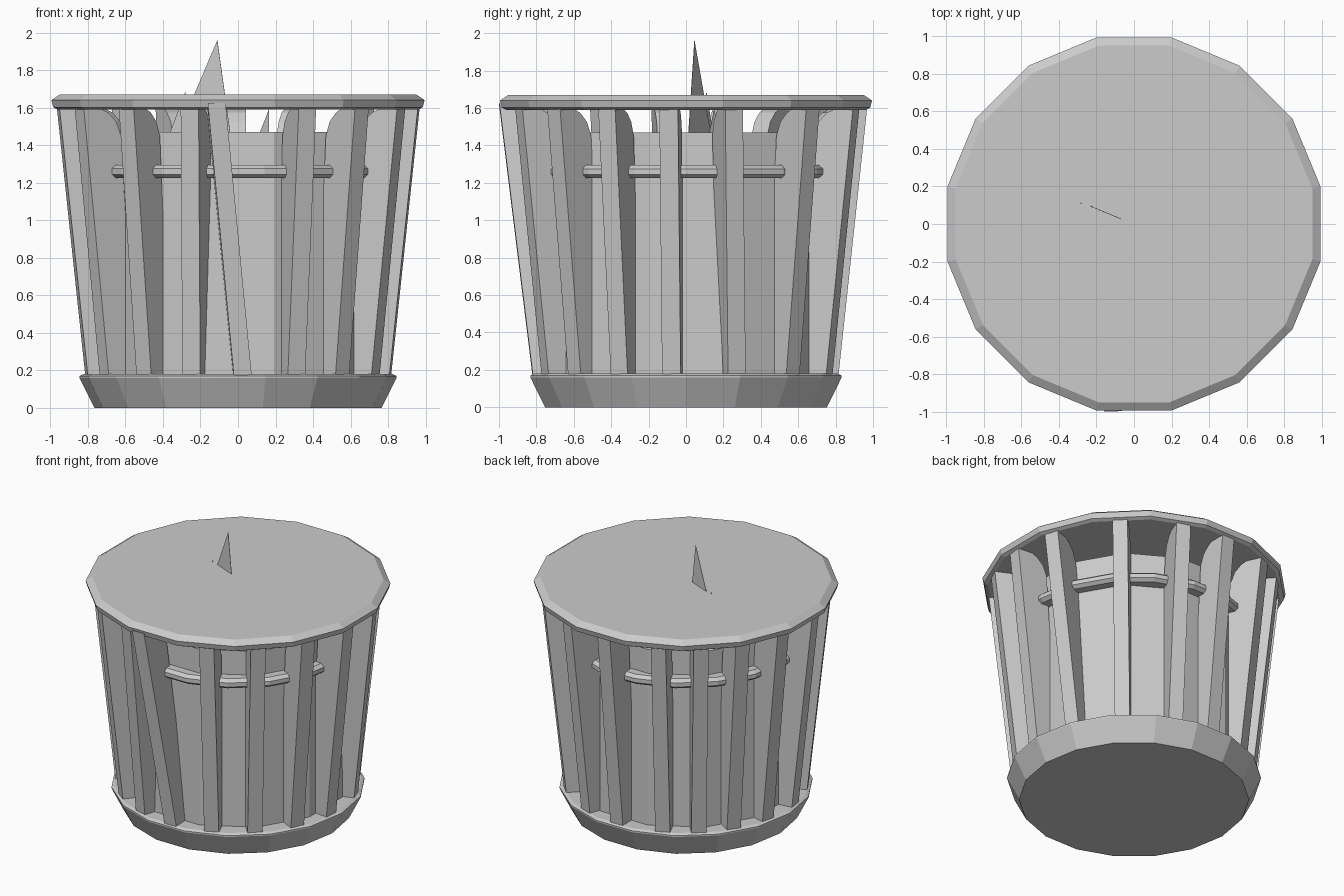
import bpy, bmesh, math
from mathutils import Vector

cube = bpy.data.objects.get("Cube")
if cube:
    bpy.data.objects.remove(cube, do_unlink=True)

# Single plain grey finish
grey = bpy.data.materials.new("plain_grey")
grey.use_nodes = True
grey.diffuse_color = (0.6, 0.6, 0.6, 1)
grey.node_tree.nodes["Principled BSDF"].inputs["Base Color"].default_value = (0.6, 0.6, 0.6, 1)


def finish(name, bm):
    bmesh.ops.recalc_face_normals(bm, faces=bm.faces)
    mesh = bpy.data.meshes.new(name)
    bm.to_mesh(mesh)
    bm.free()
    mesh.materials.append(grey)
    obj = bpy.data.objects.new(name, mesh)
    bpy.context.collection.objects.link(obj)
    return obj


def lathe(name, profile, sides, start=0.5, loop=False):
    """Faceted solid from (corner radius, z) points; start is the first corner in steps."""
    bm = bmesh.new()
    step = math.tau / sides
    rings = [[bm.verts.new((r * math.cos(step * (i + start)), r * math.sin(step * (i + start)), z))
              for i in range(sides)] for r, z in profile]
    pairs = list(zip(rings, rings[1:]))
    if loop:
        pairs.append((rings[-1], rings[0]))
    else:
        bm.faces.new(rings[0])
        bm.faces.new(rings[-1])
    for a, b in pairs:
        for i in range(sides):
            j = (i + 1) % sides
            bm.faces.new((a[i], a[j], b[j], b[i]))
    return finish(name, bm)


def prism(name, front, back):
    """Solid between two matching outlines."""
    bm = bmesh.new()
    a = [bm.verts.new(p) for p in front]
    b = [bm.verts.new(p) for p in back]
    bm.faces.new(a)
    bm.faces.new(b)
    for i in range(len(a)):
        j = (i + 1) % len(a)
        bm.faces.new((a[i], a[j], b[j], b[i]))
    return finish(name, bm)


def slat(name, angle, profile, width=0.1, lean=0.0):
    """Radial board; angle is measured from the front toward +x."""
    a = math.radians(angle)
    out = Vector((math.sin(a), -math.cos(a), 0))
    side = Vector((math.cos(a), math.sin(a), 0))
    z0, z1 = profile[0][1], profile[1][1]
    ends = [[out * r + side * (s * width + lean * (z - z0) / (z1 - z0)) + Vector((0, 0, z))
             for r, z in profile] for s in (-0.5, 0.5)]
    return prism(name, *ends)


def shard(name, tip, left, right):
    """Thin pointed scrap."""
    pts = [Vector(p) for p in (tip, left, right)]
    normal = (pts[1] - pts[0]).cross(pts[2] - pts[0]).normalized() * 0.001
    return prism(name, [p + normal for p in pts], [p - normal for p in pts])


# Base tray, inner drum, drum band and lid
lathe("base", [(0.765, 0), (0.845, 0.16), (0.845, 0.17), (0.825, 0.18)], 18, start=0)
lathe("inner_drum", [(0.74, 0.15), (0.74, 1.47)], 12)
lathe("drum_band", [(0.7, 1.225), (0.785, 1.225), (0.81, 1.245), (0.81, 1.275),
                    (0.785, 1.295), (0.7, 1.295)], 18, start=0, loop=True)
lathe("lid", [(0.98, 1.59), (1.004, 1.602), (1.0145, 1.64), (0.969, 1.67)], 16)

# Boards around the drum, with a rounded upper inner corner
board = [(0.815, 0.17), (0.968, 1.6), (0.88, 1.6), (0.82, 1.575),
         (0.77, 1.525), (0.74, 1.45), (0.66, 0.17)]
angles = [22.5, 43, 64, 84.5, 109.5, 134.5, 160, 180.5, 204, 221, 238, 257,
          278, 299, 322, 342.2]
leans = {109.5: -0.07, 342.2: 0.04}
for i, ang in enumerate(angles):
    slat(f"slat_{i + 1}", ang, board, lean=leans.get(ang, 0))

# Loose board, leaning sideways
loose = [(0.82, 0.17), (0.995, 1.625), (0.88, 1.6), (0.8, 1.55), (0.74, 1.45), (0.68, 0.17)]
slat("loose_slat", 1.8, loose, 0.095, -0.145)

# Scraps sticking up from the drum, one through the lid
shard("tall_scrap", (-0.11, 0.045, 1.96), (-0.34, 0.14, 1.42), (-0.035, 0.01, 1.42))
shard("small_scrap", (-0.28, 0.11, 1.685), (-0.38, 0.15, 1.42), (-0.27, 0.08, 1.42))
shard("short_scrap", (0.165, 0.15, 1.59), (0.11, 0.2, 1.45), (0.165, 0.12, 1.45))
